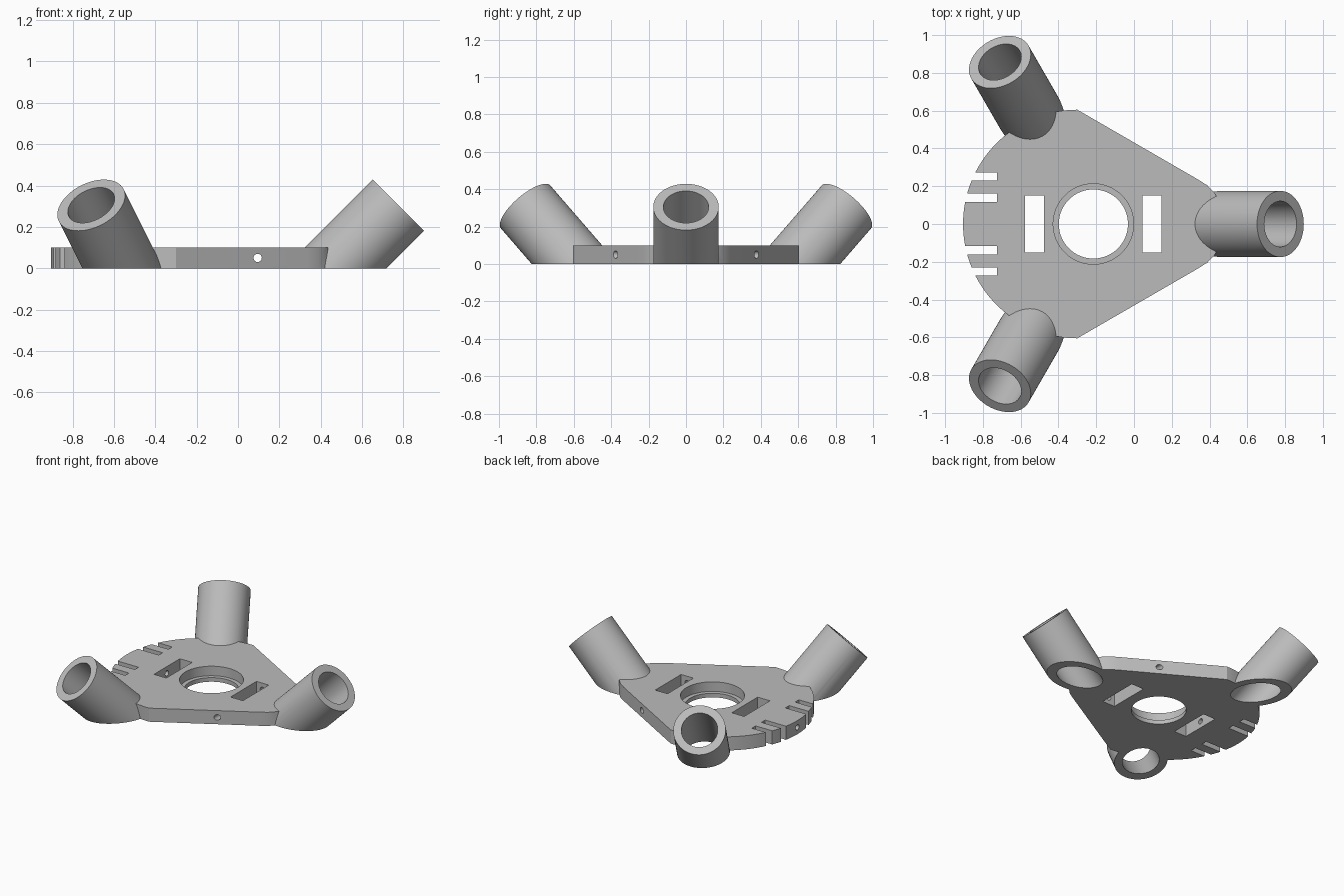
import bpy, bmesh, math
from mathutils import Vector, Matrix

cube = bpy.data.objects.get("Cube")
if cube:
    bpy.data.objects.remove(cube)

THICK = 0.1                 # plate thickness
HUB = Vector((-0.215, 0, 0))  # centre of the three-fold layout
REACH = 0.685               # hub to socket axis at the underside
RISE = 0.305                # height of the socket mouth centre
SEG = 64

grey = bpy.data.materials.new("light_grey")
grey.use_nodes = True
colour = (0.5, 0.5, 0.5, 1)
grey.diffuse_color = colour
grey.node_tree.nodes["Principled BSDF"].inputs["Base Color"].default_value = colour


def loft(name, bottom, top):
    """Closed solid between two matching loops of points."""
    bm = bmesh.new()
    low = [bm.verts.new(p) for p in bottom]
    high = [bm.verts.new(p) for p in top]
    bm.faces.new(low)
    bm.faces.new(high)
    for i in range(len(low)):
        j = (i + 1) % len(low)
        bm.faces.new((low[i], low[j], high[j], high[i]))
    bmesh.ops.recalc_face_normals(bm, faces=bm.faces)
    mesh = bpy.data.meshes.new(name)
    bm.to_mesh(mesh)
    bm.free()
    mesh.materials.append(grey)
    ob = bpy.data.objects.new(name, mesh)
    bpy.context.collection.objects.link(ob)
    return ob


def prism(name, outline, z0, z1):
    return loft(name, [(x, y, z0) for x, y in outline], [(x, y, z1) for x, y in outline])


def box(name, x0, x1, y0, y1):
    return prism(name, [(x0, y0), (x1, y0), (x1, y1), (x0, y1)], -THICK, 2 * THICK)


def arc(cx, r, a0, a1, n):
    angles = [math.radians(a0 + (a1 - a0) * i / n) for i in range(n + 1)]
    return [(cx + r * math.cos(a), r * math.sin(a)) for a in angles]


def disc(name, r, z0, z1):
    return prism(name, arc(HUB.x, r, 0, 360, SEG)[:-1], z0, z1)


def slanted_tube(name, r, turn, floor, extra):
    """Cylinder leaning out at 45 degrees, sliced level at its foot."""
    axis = Vector((1, 0, 1)).normalized()
    side, up = Vector((0, 1, 0)), Vector((-1, 0, 1)).normalized()
    place = Matrix.Translation(HUB) @ Matrix.Rotation(turn, 4, "Z") @ Matrix.Translation((REACH, 0, 0))
    length = RISE / axis.z + extra
    foot, mouth = [], []
    for i in range(SEG):
        t = math.tau * i / SEG
        p = side * r * math.cos(t) + up * r * math.sin(t)
        foot.append(place @ (p + axis * ((floor - p.z) / axis.z)))
        mouth.append(place @ (p + axis * length))
    return loft(name, foot, mouth)


def drill(name, start, end, r):
    """Round cutter between two points."""
    start, end = Vector(start), Vector(end)
    turn = (end - start).to_track_quat("Z", "Y")
    ring = [turn @ Vector((r * math.cos(math.tau * i / 24), r * math.sin(math.tau * i / 24), 0)) for i in range(24)]
    return loft(name, [start + p for p in ring], [end + p for p in ring])


def combine(target, tool, operation):
    tool.hide_render = True
    mod = target.modifiers.new(tool.name, "BOOLEAN")
    mod.operation, mod.object, mod.solver = operation, tool, "EXACT"
    bpy.context.view_layer.objects.active = target
    bpy.ops.object.modifier_apply(modifier=mod.name)
    bpy.data.objects.remove(tool)


# Plate: round back, straight flanks, blunt rounded nose
nose = [(0.45, 0.12), (0.43, 0.16), (0.39, 0.203), (0.34, 0.235)]
back = arc(-0.3, 0.605, 90, 270, 72)
outline = nose + back + [(x, -y) for x, y in reversed(nose)]
plate = prism("socket_plate", outline, 0, THICK)

# Three angled tube sockets
turns = [k * math.tau / 3 for k in range(3)]
for k, turn in enumerate(turns):
    combine(plate, slanted_tube(f"socket_{k}", 0.175, turn, 0, 0), "UNION")

cutters = [slanted_tube(f"bore_{k}", 0.121, turn, -0.1, 0.1) for k, turn in enumerate(turns)]

# Stepped centre hole
cutters += [disc("centre_hole", 0.183, -THICK, 2 * THICK), disc("counterbore", 0.213, 0.03, 2 * THICK)]

# Rectangular slots
for x in (-0.527, 0.095):
    cutters.append(box("slot", x - 0.05, x + 0.05, -0.15, 0.15))

# Paired notches in the round edge
for s in (-1, 1):
    for y in (0.139, 0.251):
        cutters.append(box("notch", -1, -0.725, s * y - 0.022, s * y + 0.022))

# Fixing holes: across the front slot, and from the round edge into the rear slot
cutters.append(drill("cross_hole", (0.095, -0.7, 0.05), (0.095, 0.7, 0.05), 0.02))
cutters.append(drill("edge_hole", (-1, 0, 0.05), (-0.527, 0, 0.05), 0.02))

for cutter in cutters:
    combine(plate, cutter, "DIFFERENCE")

bpy.ops.object.select_all(action="DESELECT")
plate.select_set(True)
bpy.context.view_layer.objects.active = plate
bpy.ops.object.shade_smooth_by_angle(angle=math.radians(30))
